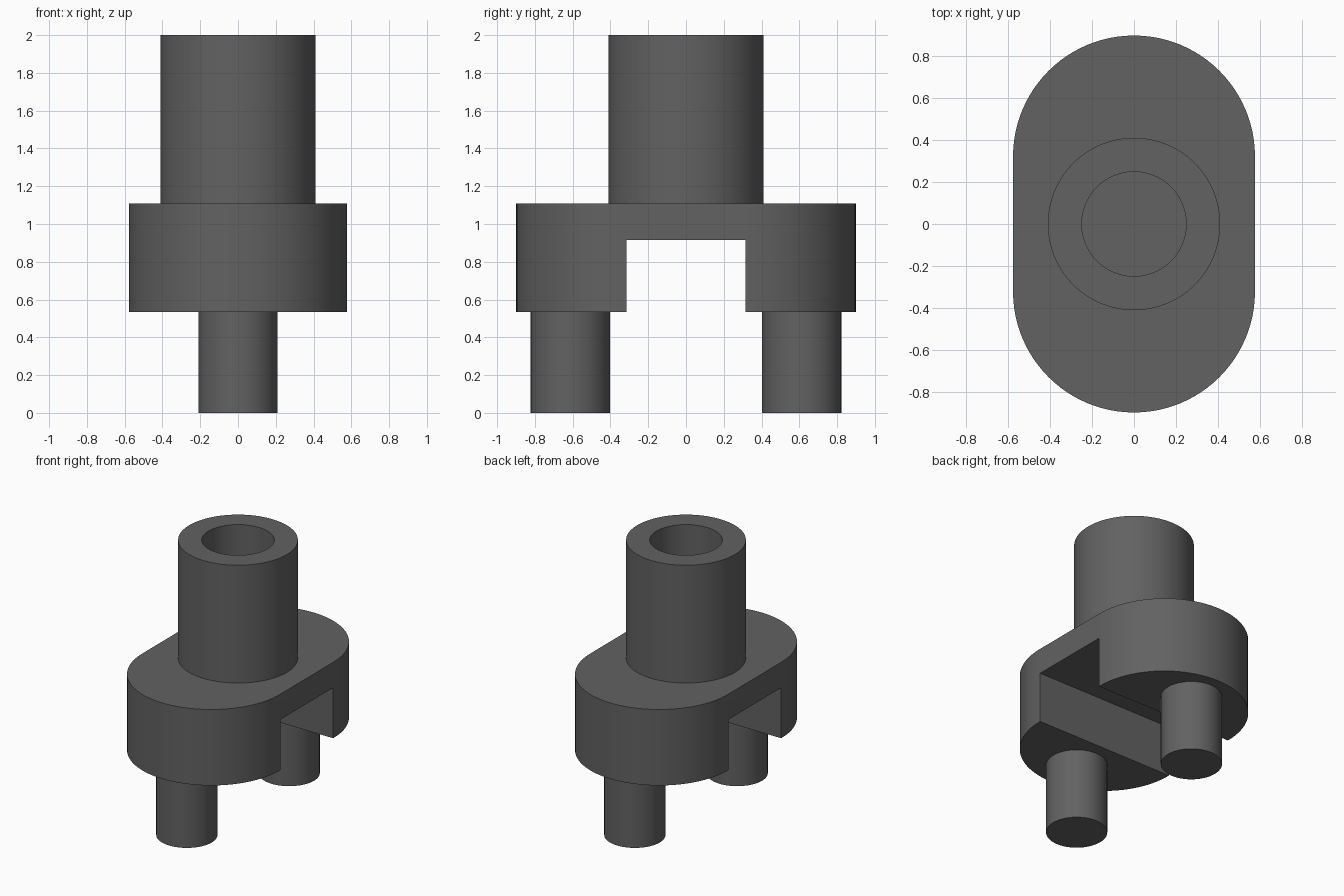
import bpy, bmesh, math

cube = bpy.data.objects.get("Cube")
if cube:
    bpy.data.objects.remove(cube, do_unlink=True)

SEG = 96

# Single dark grey material
grey = bpy.data.materials.new("dark_grey")
grey.use_nodes = True
GREY = (0.122, 0.122, 0.122, 1.0)
grey.diffuse_color = GREY
grey.node_tree.nodes["Principled BSDF"].inputs["Base Color"].default_value = GREY


def add_object(name, bm):
    bmesh.ops.recalc_face_normals(bm, faces=bm.faces)
    mesh = bpy.data.meshes.new(name)
    bm.to_mesh(mesh)
    bm.free()
    mesh.materials.append(grey)
    obj = bpy.data.objects.new(name, mesh)
    bpy.context.collection.objects.link(obj)
    return obj


def select_only(obj):
    bpy.ops.object.select_all(action='DESELECT')
    obj.select_set(True)
    bpy.context.view_layer.objects.active = obj


def smooth(obj):
    select_only(obj)
    bpy.ops.object.shade_smooth_by_angle(angle=math.radians(30))


def prism(name, outline, z0, z1):
    """Extrude a closed xy outline from z0 up to z1."""
    bm = bmesh.new()
    face = bm.faces.new([bm.verts.new((x, y, z0)) for x, y in outline])
    top = bmesh.ops.extrude_face_region(bm, geom=[face])["geom"]
    verts = [v for v in top if isinstance(v, bmesh.types.BMVert)]
    bmesh.ops.translate(bm, verts=verts, vec=(0, 0, z1 - z0))
    return add_object(name, bm)


def lathe(name, profile, y=0.0):
    """Spin an (r, z) profile around a vertical axis at the given y."""
    bm = bmesh.new()
    verts = [bm.verts.new((r, 0, z)) for r, z in profile]
    edges = [bm.edges.new(pair) for pair in zip(verts, verts[1:])]
    bmesh.ops.spin(bm, geom=verts + edges, cent=(0, 0, 0), axis=(0, 0, 1),
                   angle=2 * math.pi, steps=SEG, use_merge=True)
    bmesh.ops.remove_doubles(bm, verts=bm.verts, dist=1e-5)
    bmesh.ops.translate(bm, verts=bm.verts, vec=(0, y, 0))
    obj = add_object(name, bm)
    smooth(obj)
    return obj


# Rounded body: two half circles joined by straight sides
R, OFF = 0.577, 0.322
outline = []
for i in range(SEG // 2 + 1):
    a = 2 * math.pi * i / SEG
    outline.append((R * math.cos(a), OFF + R * math.sin(a)))
outline += [(-x, -y) for x, y in outline]
body = prism("body", outline, 0.533, 1.108)

# Slot across the underside
slot = prism("slot_cutter", [(-1, -0.314), (1, -0.314), (1, 0.314), (-1, 0.314)], 0.3, 0.915)
slot.hide_render = True
cut = body.modifiers.new("slot", 'BOOLEAN')
cut.operation = 'DIFFERENCE'
cut.solver = 'EXACT'
cut.object = slot
select_only(body)
bpy.ops.object.modifier_apply(modifier=cut.name)
bpy.data.objects.remove(slot, do_unlink=True)
smooth(body)

# Hollow socket standing on the body, whose top closes the bore
lathe("socket", [(0.411, 1.108), (0.411, 2.0), (0.249, 2.0), (0.249, 1.108)])

# Two pins below the body
for name, y in (("front_pin", -0.612), ("back_pin", 0.612)):
    lathe(name, [(0.0, 0.0), (0.21, 0.0), (0.21, 0.55), (0.0, 0.55)], y)
